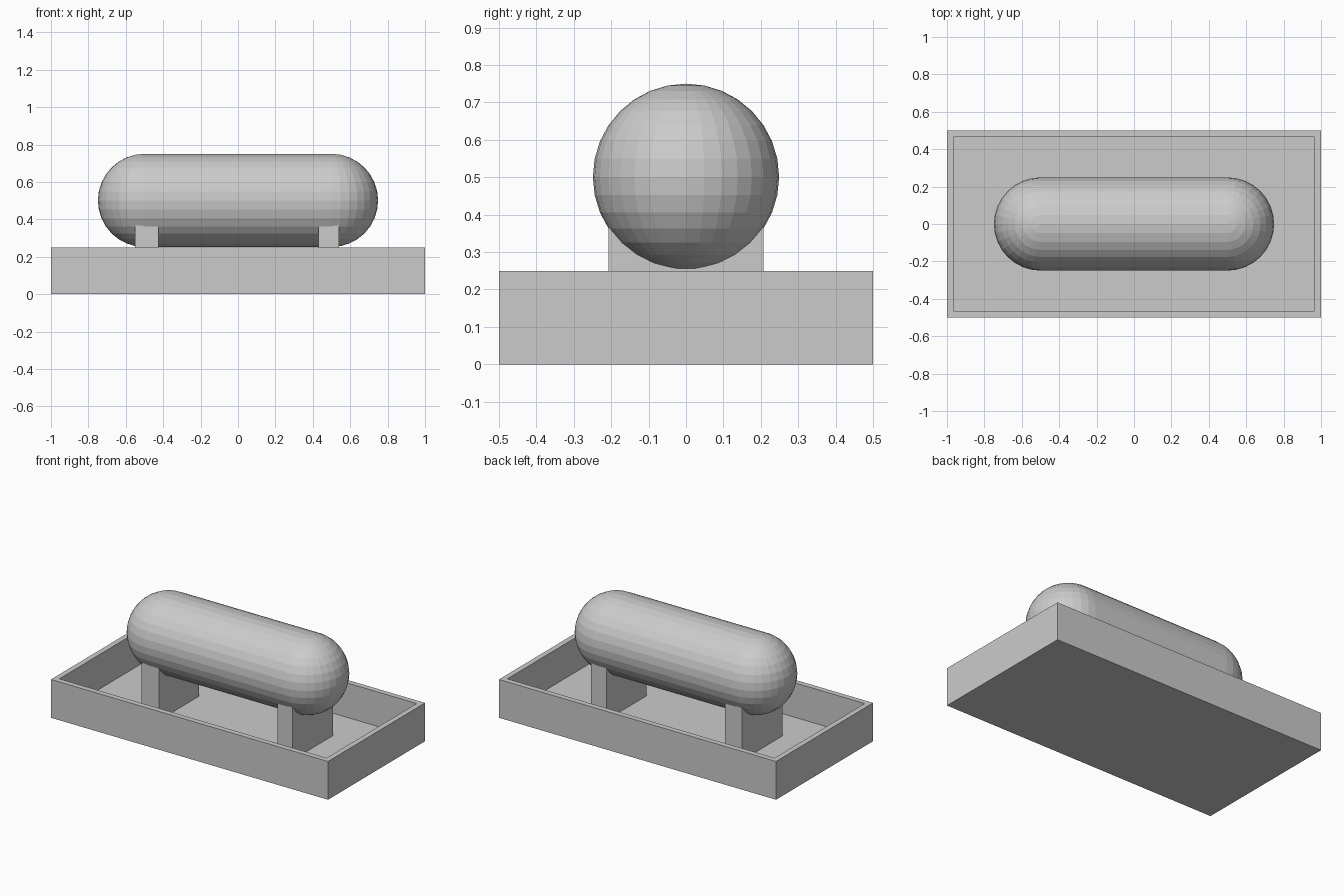
import bpy, bmesh
from mathutils import Matrix, Vector

if "Cube" in bpy.data.objects:
    bpy.data.objects.remove(bpy.data.objects["Cube"])


def add_object(name, bm):
    bmesh.ops.recalc_face_normals(bm, faces=bm.faces)
    mesh = bpy.data.meshes.new(name)
    bm.to_mesh(mesh)
    bm.free()
    obj = bpy.data.objects.new(name, mesh)
    bpy.context.collection.objects.link(obj)
    return obj


def box(low, high):
    low, high = Vector(low), Vector(high)
    bm = bmesh.new()
    matrix = Matrix.Translation((low + high) / 2) @ Matrix.Diagonal((*(high - low), 1))
    bmesh.ops.create_cube(bm, size=1, matrix=matrix)
    return bm


# Containment tray: box with the top inset and sunk to a thin floor
WALL, FLOOR, HEIGHT = 0.05, 0.025, 0.25
bm = box((-1, -0.5, 0), (1, 0.5, HEIGHT))
bm.normal_update()
top = max(bm.faces, key=lambda f: f.calc_center_median().z)
bmesh.ops.inset_region(bm, faces=[top], thickness=WALL)
rim = bmesh.ops.extrude_face_region(bm, geom=[top])["geom"]
bmesh.ops.delete(bm, geom=[top], context="FACES_ONLY") if top.is_valid else None
bmesh.ops.translate(bm, vec=(0, 0, FLOOR - HEIGHT),
                    verts=[v for v in rim if isinstance(v, bmesh.types.BMVert)])
add_object("tray", bm)

# Saddle supports, standing on the tray floor and reaching into the tank
for name, x0, x1 in (("left_saddle", -0.55, -0.425), ("right_saddle", 0.43, 0.54)):
    add_object(name, box((x0, -0.207, FLOOR), (x1, 0.207, 0.367)))

# Tank: half a sphere moved outward, its open rim extruded to the middle, then mirrored
bm = bmesh.new()
bmesh.ops.create_uvsphere(bm, u_segments=32, v_segments=16, radius=0.249)
bmesh.ops.delete(bm, geom=[f for f in bm.faces if f.calc_center_median().x < 0], context="FACES")
bmesh.ops.translate(bm, vec=(0.5, 0, 0), verts=bm.verts)
edges = [e for e in bm.edges if e.is_boundary]
shell = bmesh.ops.extrude_edge_only(bm, edges=edges)["geom"]
for v in shell:
    if isinstance(v, bmesh.types.BMVert):
        v.co.x = 0
tank = add_object("tank", bm)
tank.location.z = 0.501
mirror = tank.modifiers.new("mirror", "MIRROR")
mirror.use_axis = (True, False, False)
mirror.use_clip = True
